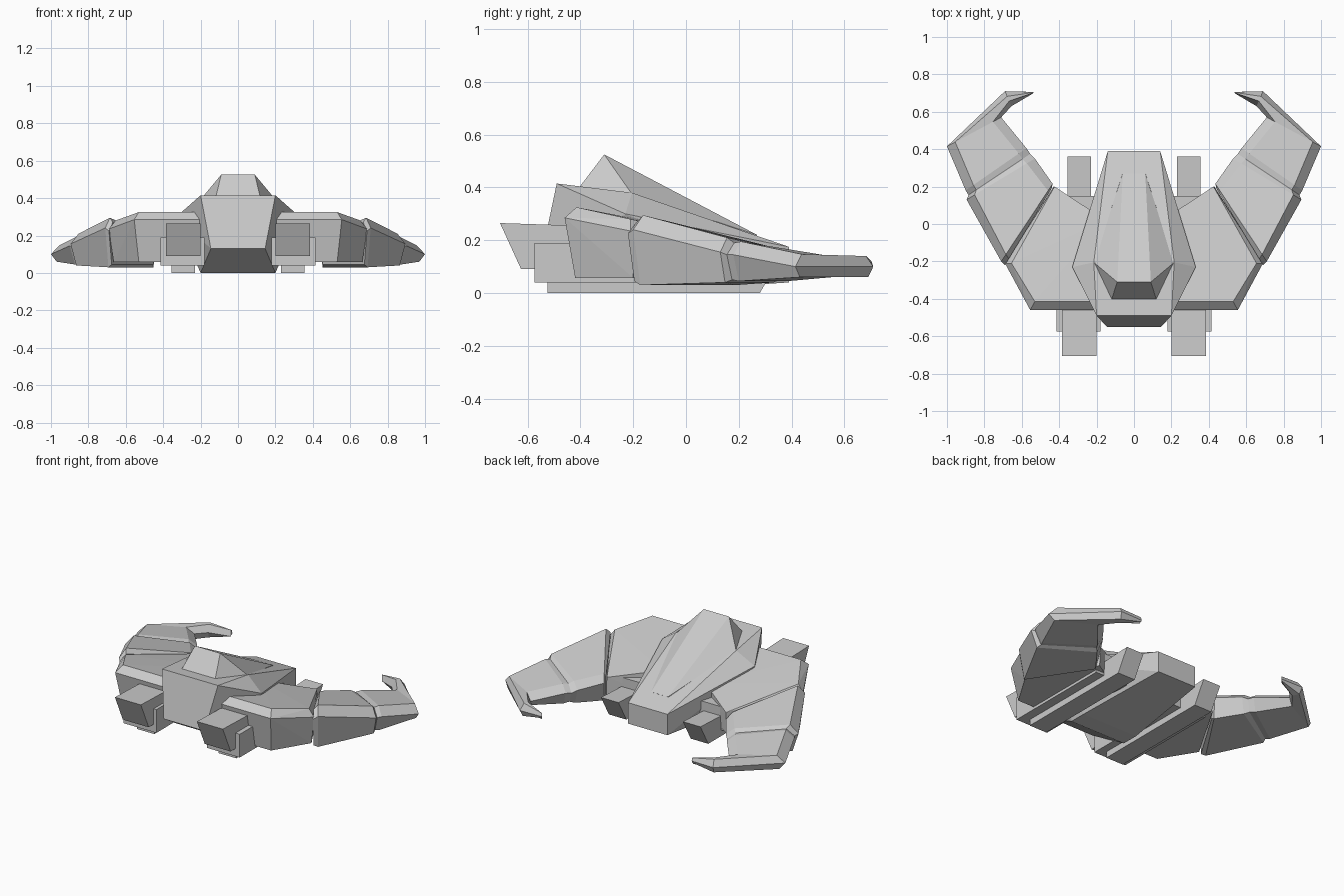
import bpy, bmesh
from mathutils import Vector

if "Cube" in bpy.data.objects:
    bpy.data.objects.remove(bpy.data.objects["Cube"])


def finish(bm, name, mirror=True):
    bmesh.ops.recalc_face_normals(bm, faces=bm.faces)
    mesh = bpy.data.meshes.new(name)
    bm.to_mesh(mesh)
    bm.free()
    ob = bpy.data.objects.new(name, mesh)
    bpy.context.collection.objects.link(ob)
    if mirror:
        ob.modifiers.new("mirror", "MIRROR").use_mirror_merge = False
    return ob


def solid(name, points, both_sides=False):
    """Faceted convex block; either centred (points doubled) or mirrored."""
    bm = bmesh.new()
    for x, y, z in points:
        bm.verts.new((x, y, z))
        if both_sides:
            bm.verts.new((-x, y, z))
    res = bmesh.ops.convex_hull(bm, input=bm.verts)
    junk = {g for k in ("geom_interior", "geom_unused") for g in res[k]
            if isinstance(g, bmesh.types.BMVert)}
    bmesh.ops.delete(bm, geom=list(junk), context="VERTS")
    bmesh.ops.dissolve_limit(bm, angle_limit=0.02, verts=bm.verts, edges=bm.edges)
    return finish(bm, name, not both_sides)


def side_block(name, x0, x1, profile):
    """Side profile (y, z) extruded across x and mirrored."""
    return solid(name, [(x, y, z) for x in (x0, x1) for y, z in profile])


def loft(name, stations):
    """Six-sided bevelled wing sections, skinned and capped."""
    bm = bmesh.new()
    rings = []
    for outer, inner, mid, top_out, top_in, low, inset in stations:
        o, i = Vector(outer), Vector(inner)
        d = (i - o).normalized() * inset
        pts = [(o, mid), (o + d, top_out), (i - d, top_in), (i, min(mid, top_in - .04)),
               (i - d * .7, low), (o + d * .7, low)]
        rings.append([bm.verts.new((p.x, p.y, z)) for p, z in pts])
    for a, b in zip(rings, rings[1:]):
        for k in range(6):
            n = (k + 1) % 6
            bm.faces.new((a[k], a[n], b[n], b[k]))
    bm.faces.new(rings[0])
    bm.faces.new(rings[-1])
    return finish(bm, name)


# central hull and raised canopy
solid("hull", [(.20, -.49, .415), (.145, -.55, .13), (.33, -.23, .30),
               (.215, -.205, .38), (.20, -.22, 0), (.20, -.33, 0),
               (.14, .39, .175), (.14, .39, .04)], True)
solid("canopy", [(.09, -.31, .525), (.12, -.405, .40), (.215, -.205, .375),
                 (.06, .27, .22), (.12, -.35, .30), (.10, .2, .17)], True)

# engine blocks, lower rails and angled front intakes
side_block("engine_block", .18, .415, [(-.575, .04), (-.575, .19), (.15, .19), (.15, .04)])
side_block("lower_rail", .23, .355, [(-.525, 0), (-.525, .10), (.36, .14), (.28, 0)])
side_block("intake", .20, .385, [(-.705, .265), (-.625, .09), (-.40, .09), (-.40, .255)])

# inner wing slab
solid("inner_wing", [(.15, -.415, .325), (.53, -.415, .325),
                     (.15, -.46, .285), (.555, -.46, .285),
                     (.15, -.42, .057), (.53, -.42, .057),
                     (.655, -.21, .28), (.69, -.21, .235), (.665, -.20, .057),
                     (.15, .02, .24), (.415, .065, .215), (.425, .20, .19),
                     (.15, .02, .057), (.415, .08, .057), (.43, .20, .057)])

# outer wing: outer edge, inner edge, mid z, outer top z, inner top z, bottom z, bevel
loft("outer_wing", [
    ((.69, -.22), (.44, .19), .225, .27, .18, .045, .04),
    ((.71, -.20), (.435, .215), .24, .295, .195, .03, .045),
    ((.895, .13), (.53, .35), .155, .21, .175, .04, .05),
    ((.885, .155), (.555, .375), .145, .19, .16, .05, .05),
    ((.90, .18), (.575, .405), .145, .195, .165, .045, .05),
    ((1.0, .415), (.71, .57), .10, .147, .14, .06, .05),
    ((.69, .71), (.655, .63), .10, .14, .14, .06, .03),
    ((.535, .706), (.54, .698), .10, .12, .12, .09, .003)])
